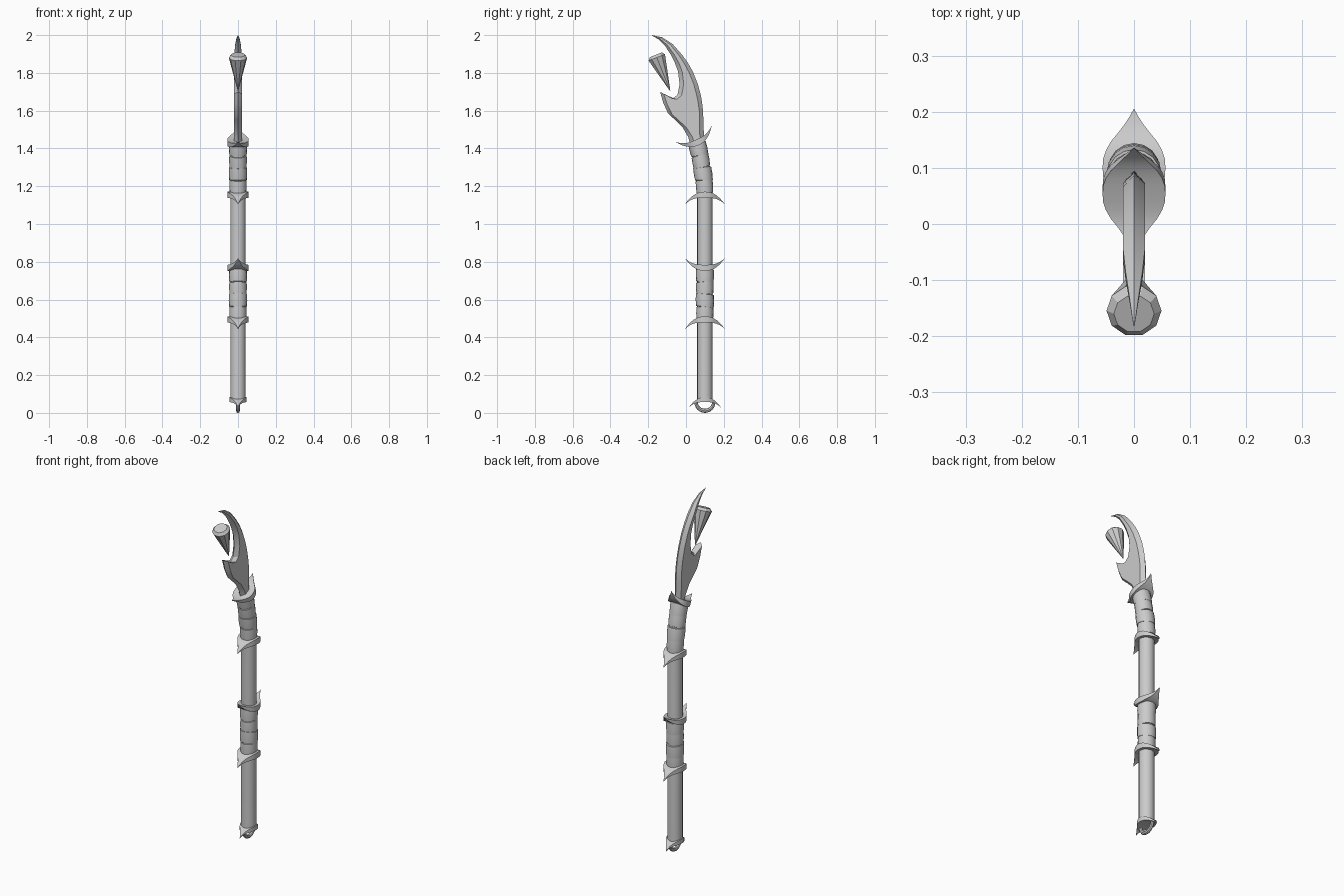
import bpy, bmesh
from math import sin, cos, pi, radians
from mathutils import Vector, Matrix

if "Cube" in bpy.data.objects:
    bpy.data.objects.remove(bpy.data.objects["Cube"])


def loft(name, sections, smooth=35):
    """Skin a list of equal-sized point loops and cap both ends."""
    bm = bmesh.new()
    rows = [[bm.verts.new(p) for p in s] for s in sections]
    n = len(rows[0])
    for a, b in zip(rows, rows[1:]):
        for i in range(n):
            j = (i + 1) % n
            bm.faces.new((a[i], a[j], b[j], b[i]))
    bm.faces.new(rows[0])
    bm.faces.new(rows[-1])
    bmesh.ops.remove_doubles(bm, verts=bm.verts, dist=1e-5)
    bmesh.ops.recalc_face_normals(bm, faces=bm.faces)
    me = bpy.data.meshes.new(name)
    bm.to_mesh(me)
    bm.free()
    ob = bpy.data.objects.new(name, me)
    bpy.context.collection.objects.link(ob)
    if smooth:
        bpy.ops.object.select_all(action='DESELECT')
        ob.select_set(True)
        bpy.context.view_layer.objects.active = ob
        bpy.ops.object.shade_smooth_by_angle(angle=radians(smooth))
    return ob


def ring(y, z, r, tilt=0.0, n=16):
    """Circle around the shaft, tilted in the yz plane (degrees)."""
    t = radians(tilt)
    return [(r * cos(a), y + r * sin(a) * cos(t), z + r * sin(a) * sin(t))
            for a in (2 * pi * i / n for i in range(n))]


def bend(z):
    """Centre y and lean of the staff at height z."""
    u = max(0.0, z - 1.17)
    return 0.1 - 0.042 * (u / 0.26) ** 1.5, -14 * min(1, u / 0.13) * -1


# shaft, leaning forward at the top
heights = [0.065, 1.17, 1.23, 1.29, 1.35, 1.43]
loft("shaft", [ring(bend(z)[0], z, 0.041, bend(z)[1]) for z in heights])

# cloth wraps: overlapping tilted bands
tilts = [3, -6, 7, -4]
radii = [0.046, 0.049, 0.047, 0.048]
for label, z0 in (("lower", 0.495), ("upper", 1.165)):
    for k in range(4):
        zb = z0 + 0.066 * k
        secs = []
        for f, dr in ((0, -0.009), (0.02, -0.002), (0.5, 0), (1.03, -0.001), (1.05, -0.009)):
            z = zb + 0.066 * f
            y, lean = bend(z)
            secs.append(ring(y, z, radii[k] + dr, lean + tilts[k]))
        loft(f"{label}_wrap_band_{k}", secs)


# horned collars: leaf-shaped plates whose points curl to one side
def collar(name, y, z, up=1, scale=1.0, tilt=0):
    widths = [(0, .056), (.15, .055), (.3, .050), (.45, .041), (.6, .028), (.75, .016), (.9, .006), (1, .0005)]
    stations = [(-s, w) for s, w in reversed(widths[1:])] + widths
    m = Matrix.Translation((0, y, z)) @ Matrix.Rotation(radians(tilt), 4, 'X')
    secs = []
    for s, w in stations:
        c = up * (-0.016 + 0.066 * abs(s) ** 2.3)
        d = up * (0.016 + 0.035 * abs(s) ** 3)
        secs.append([m @ (Vector(p) * scale) for p in
                     ((-w, .105 * s, c), (w, .105 * s, c), (w, .105 * s, d), (-w, .105 * s, d))])
    loft(name, secs, 40)


collar("pommel_collar", 0.1, 0.07, -1, 0.8)
collar("lower_grip_collar_bottom", 0.1, 0.495, -1)
collar("lower_grip_collar_top", 0.1, 0.768, 1)
collar("upper_grip_collar_bottom", 0.1, 1.155, -1)
collar("blade_collar", 0.06, 1.432, 1, 1.0, 24)

# half ring hanging under the pommel
secs = []
for i in range(13):
    a = pi + pi * i / 12
    secs.append([(0.010 * cos(b), 0.1 + (0.047 + 0.009 * sin(b)) * cos(a),
                  0.058 + (0.047 + 0.011 * sin(b)) * sin(a)) for b in (2 * pi * k / 8 for k in range(8))])
loft("pommel_ring", secs)

# blade: pairs of (inner edge y, z, outer edge y, z), bevelled to a sharp rim
pairs = [
    (0.020, 1.43, 0.095, 1.43), (0.012, 1.46, 0.095, 1.463), (-0.02, 1.515, 0.094, 1.495),
    (-0.06, 1.553, 0.093, 1.52), (-0.095, 1.585, 0.093, 1.54), (-0.12, 1.64, 0.092, 1.56),
    (-0.137, 1.70, 0.091, 1.575), (-0.10, 1.675, 0.09, 1.595), (-0.07, 1.665, 0.087, 1.63),
    (-0.045, 1.683, 0.079, 1.68), (-0.034, 1.74, 0.063, 1.74), (-0.042, 1.807, 0.037, 1.805),
    (-0.06, 1.855, 0.012, 1.85), (-0.08, 1.895, -0.02, 1.895), (-0.112, 1.945, -0.07, 1.952),
    (-0.145, 1.978, -0.125, 1.988), (-0.182, 1.998, -0.18, 2.0)]
secs = []
for a, b, c, d in pairs:
    p, q = Vector((0, a, b)), Vector((0, c, d))
    v = q - p
    k = min(0.022, 0.32 * v.length)
    e = v.normalized() * k
    h = Vector((0.020 * min(1, k / 0.018), 0, 0))
    secs.append([p, p + e + h, q - e + h, q, q - e - h, p + e - h])
loft("blade", secs, 25)

# floating crystal spike, point down, with a bevelled cap
apex, axis = Vector((0, -0.085, 1.707)), Vector((0, -0.37, 0.93)).normalized()
side = Vector((0, axis.z, -axis.y))
secs = []
for t, r in ((0, 0.002), (0.188, 0.049), (0.203, 0.036)):
    secs.append([apex + axis * t + Vector((r * cos(a), 0, 0)) + side * (r * sin(a))
                 for a in (2 * pi * i / 10 for i in range(10))])
loft("crystal_spike", secs, 0)
